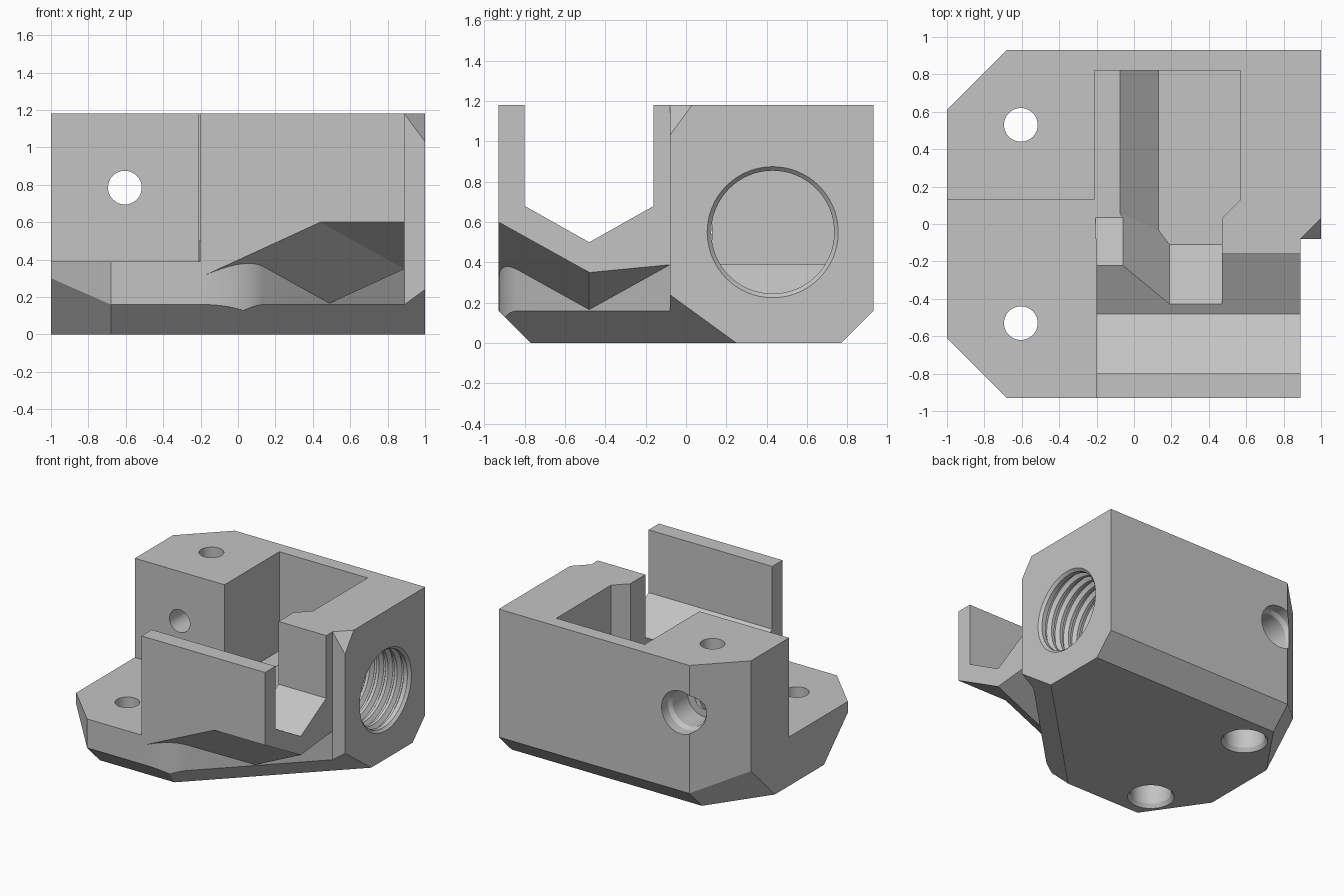
import bpy, bmesh
from math import radians, pi
from mathutils import Matrix, Vector

if "Cube" in bpy.data.objects:
    bpy.data.objects.remove(bpy.data.objects["Cube"], do_unlink=True)

grey = bpy.data.materials.new("plain grey")
grey.use_nodes = True
colour = (0.55, 0.55, 0.55, 1)
grey.diffuse_color = colour
grey.node_tree.nodes["Principled BSDF"].inputs["Base Color"].default_value = colour


def finish(bm, name):
    bmesh.ops.recalc_face_normals(bm, faces=bm.faces)
    mesh = bpy.data.meshes.new(name)
    bm.to_mesh(mesh)
    bm.free()
    mesh.materials.append(grey)
    obj = bpy.data.objects.new(name, mesh)
    bpy.context.scene.collection.objects.link(obj)
    return obj


def convex(name, xs, ys, zs, planes=()):
    """Box trimmed by planes (a, b, c, d), keeping ax + by + cz <= d."""
    bm = bmesh.new()
    bmesh.ops.create_cube(bm, size=1)
    for v in bm.verts:
        v.co = [lim[0] if c < 0 else lim[1] for c, lim in zip(v.co, (xs, ys, zs))]
    for a, b, c, d in planes:
        n = Vector((a, b, c))
        bmesh.ops.bisect_plane(bm, geom=bm.verts[:] + bm.edges[:] + bm.faces[:], dist=1e-5,
                               plane_co=n * d / n.length_squared, plane_no=n, clear_outer=True)
        bmesh.ops.holes_fill(bm, edges=bm.edges[:])
    return finish(bm, name)


def floor(z, x=0, y=0):
    """Plane keeping everything above z + x*X + y*Y."""
    return (x, y, -1, -z)


def lathe(name, profile, place, sides=48):
    """Closed solid of revolution about local z from (radius, height) pairs."""
    bm = bmesh.new()
    rings = []
    for r, h in profile:
        rings.append([bm.verts.new(place @ Matrix.Rotation(2 * pi * i / sides, 4, 'Z') @ Vector((r, 0, h)))
                      for i in range(sides)])
    for low, high in zip(rings, rings[1:]):
        for i in range(sides):
            j = (i + 1) % sides
            bm.faces.new((low[i], low[j], high[j], high[i]))
    bm.faces.new(rings[0])
    bm.faces.new(rings[-1])
    return finish(bm, name)


def combine(target, tool, operation):
    bpy.context.view_layer.objects.active = target
    mod = target.modifiers.new(tool.name, 'BOOLEAN')
    mod.operation, mod.solver, mod.object = operation, 'EXACT', tool
    bpy.ops.object.modifier_apply(modifier=mod.name)
    bpy.data.objects.remove(tool, do_unlink=True)


# Shared trims: clipped left corners and lower chamfers
trims = [floor(-0.727 * 0.75, 0.727, -0.727)]
for s in (-1, 1):
    trims += [(-1, s, 0, 1.61), floor(-0.77, 0, s),
              floor(-1.44 * 0.68 - 0.77, -1.44, s)]

# Rounded corner between the front and the diagonal side
start, bend, end = Vector((-0.2, -0.93)), Vector((0.04, -0.93)), Vector((0.14, -0.83))
corner = [(1, -1, 0, 0.97)]
for i in range(1, 10):
    t = i / 10
    p = start * (1 - t) ** 2 + bend * 2 * t * (1 - t) + end * t * t
    d = (bend - start) * (1 - t) + (end - bend) * t
    corner.append((d.y, -d.x, 0, d.y * p.x - d.x * p.y))

# Solid parts
body = convex("housing", (-1, 1), (-0.08, 0.93), (0, 1.18),
              trims + [(1.36, -1.36, 1, 1.18 + 1.36 * 0.97)])
base = convex("base_plate", (-1, 0.89), (-0.93, 0.2), (0, 0.39), trims + corner)
slope, drop = 0.556, 0.46
vee = [floor(0.35 + s * slope * 0.48, 0, s * slope) for s in (-1, 1)]
skew = [floor(0.35 + s * slope * 0.48 - drop * 1.37, drop, s * slope - drop) for s in (-1, 1)]
trough = convex("trough", (-0.2, 0.89), (-0.93, 0), (0.16, 1.18), vee)
gusset = convex("trough_gusset", (-0.2, 0.89), (-0.93, 0), (0.16, 1.18), skew)
for part in (base, trough, gusset):
    combine(body, part, 'UNION')

# Open spaces: step above the plate, trough channel, stepped pocket and its ramps
TOP = 1.4
channel = [floor(0.5 + s * 0.27, 0, s * 0.5625) for s in (-1, 1)]
ramps = [floor(0.385 - 0.875 * 0.07, -0.875), floor(0.1, 0, -1),
         floor(0.425 - 1.3 * 0.06, -1.3, -1)]
cutters = [
    convex("step_cut", (-1.1, -0.205), (-1.1, 0.13), (0.39, TOP)),
    convex("channel_cut", (-0.3, 0.95), (-0.8, -0.16), (0.4, TOP), channel),
    convex("pocket_left_cut", (-0.21, -0.06), (-0.48, 0.82), (0.39, TOP), [floor(0.425, 0, -1)]),
    convex("pocket_back_cut", (-0.21, 0.57), (0.03, 0.82), (0.21, TOP), ramps + [(1, -1, 0, 0.44)]),
    convex("pocket_mouth_cut", (-0.21, 0.47), (-0.48, 0.06), (0.21, TOP), ramps),
]

# Threaded side opening
thread = [(0.305, 0.5)]
for i in range(5):
    h = 0.57 + 0.08 * i
    thread += [(0.305, h), (0.335, h + 0.02), (0.335, h + 0.035), (0.305, h + 0.055)]
thread += [(0.305, 0.98), (0.325, 1), (0.325, 1.1)]
cutters.append(lathe("thread_cut", thread,
                     Matrix.Translation((0, 0.43, 0.55)) @ Matrix.Rotation(pi / 2, 4, 'Y'), 64))

# Screw holes with wide recesses below and behind
for y in (-0.53, 0.53):
    screw = [(0.17, -0.1), (0.17, 0), (0.15, 0.03), (0.15, 0.2), (0.09, 0.2), (0.09, TOP)]
    cutters.append(lathe("screw_cut", screw, Matrix.Translation((-0.605, y, 0))))
cross = [(0.17, -0.1), (0.17, 0.08), (0.15, 0.11), (0.15, 0.3), (0.09, 0.3), (0.09, 1)]
cutters.append(lathe("cross_screw_cut", cross,
                     Matrix.Translation((-0.605, 0.93, 0.785)) @ Matrix.Rotation(pi / 2, 4, 'X')))

for cutter in cutters:
    combine(body, cutter, 'DIFFERENCE')

# Smooth round surfaces, keep hard edges
bpy.ops.object.select_all(action='DESELECT')
body.select_set(True)
bpy.context.view_layer.objects.active = body
bpy.ops.object.shade_smooth_by_angle(angle=radians(20))
